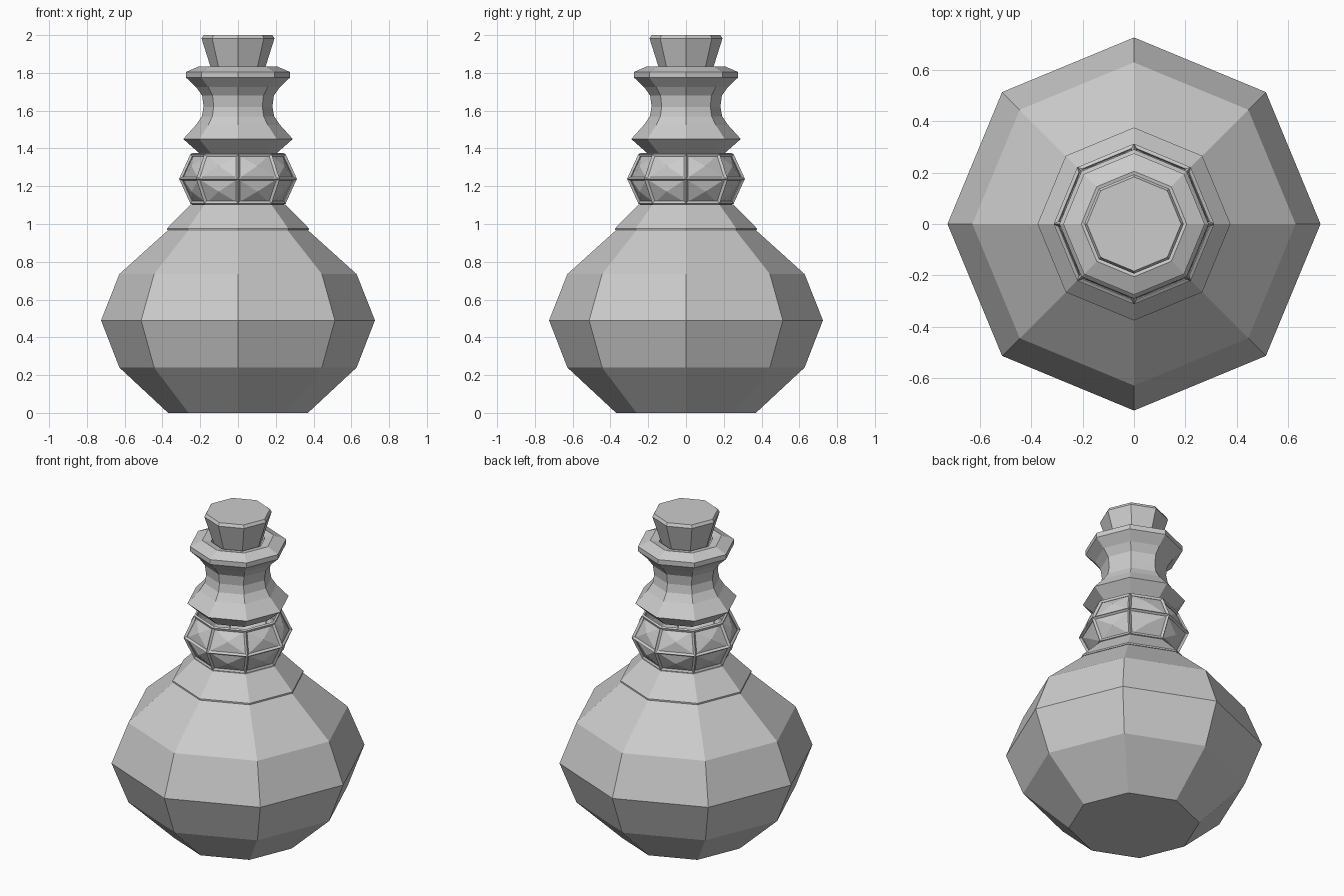
import bpy, bmesh, math

if "Cube" in bpy.data.objects:
    bpy.data.objects.remove(bpy.data.objects["Cube"])

SIDES = 8


def lathe(name, profile, cap_bottom=False, cap_top=False):
    """Revolve (radius, z) pairs into a flat-faced eight-sided shell."""
    bm = bmesh.new()
    rings = []
    for r, z in profile:
        rings.append([bm.verts.new((r * math.cos(i * math.tau / SIDES),
                                    r * math.sin(i * math.tau / SIDES), z))
                      for i in range(SIDES)])
    for a, b in zip(rings, rings[1:]):
        for i in range(SIDES):
            j = (i + 1) % SIDES
            bm.faces.new((a[i], a[j], b[j], b[i]))
    if cap_bottom:
        bm.faces.new(rings[0][::-1])
    if cap_top:
        bm.faces.new(rings[-1])
    mesh = bpy.data.meshes.new(name)
    bm.to_mesh(mesh)
    bm.free()
    obj = bpy.data.objects.new(name, mesh)
    bpy.context.collection.objects.link(obj)
    return obj


# Round flask belly
lathe("flask_body", [(0.37, 0), (0.628, 0.24), (0.725, 0.49), (0.628, 0.735),
                     (0.365, 0.972), (0.235, 1.10)], cap_bottom=True)

# Sloped collar resting on the belly
lathe("shoulder_collar", [(0.36, 0.972), (0.375, 0.968), (0.375, 0.977),
                          (0.25, 1.103), (0.2, 1.108)])

# Metal lattice around the jewelled band
band = [(0.243, 1.112), (0.302, 1.239), (0.243, 1.366)]
frame = lathe("gem_frame", band)
wire = frame.modifiers.new("bars", 'WIREFRAME')
wire.thickness = 0.02
wire.offset = 0
wire.use_even_offset = True
wire.use_boundary = True

# Faceted gems: one raised pyramid in every lattice opening
gems = lathe("band_gems", [(r - 0.008, z) for r, z in band])
bm = bmesh.new()
bm.from_mesh(gems.data)
bmesh.ops.poke(bm, faces=bm.faces[:], offset=0.022)
bm.to_mesh(gems.data)
bm.free()

# Flared neck with lip and inner throat
lathe("flask_neck", [(0.18, 1.372), (0.205, 1.375), (0.29, 1.45), (0.222, 1.525),
                     (0.192, 1.57), (0.182, 1.62), (0.19, 1.68), (0.222, 1.725),
                     (0.275, 1.775), (0.275, 1.805), (0.205, 1.835),
                     (0.155, 1.825), (0.13, 1.74)])

# Tapered stopper
lathe("stopper", [(0.115, 1.74), (0.145, 1.83), (0.193, 1.982), (0.183, 2.0)],
      cap_bottom=True, cap_top=True)
